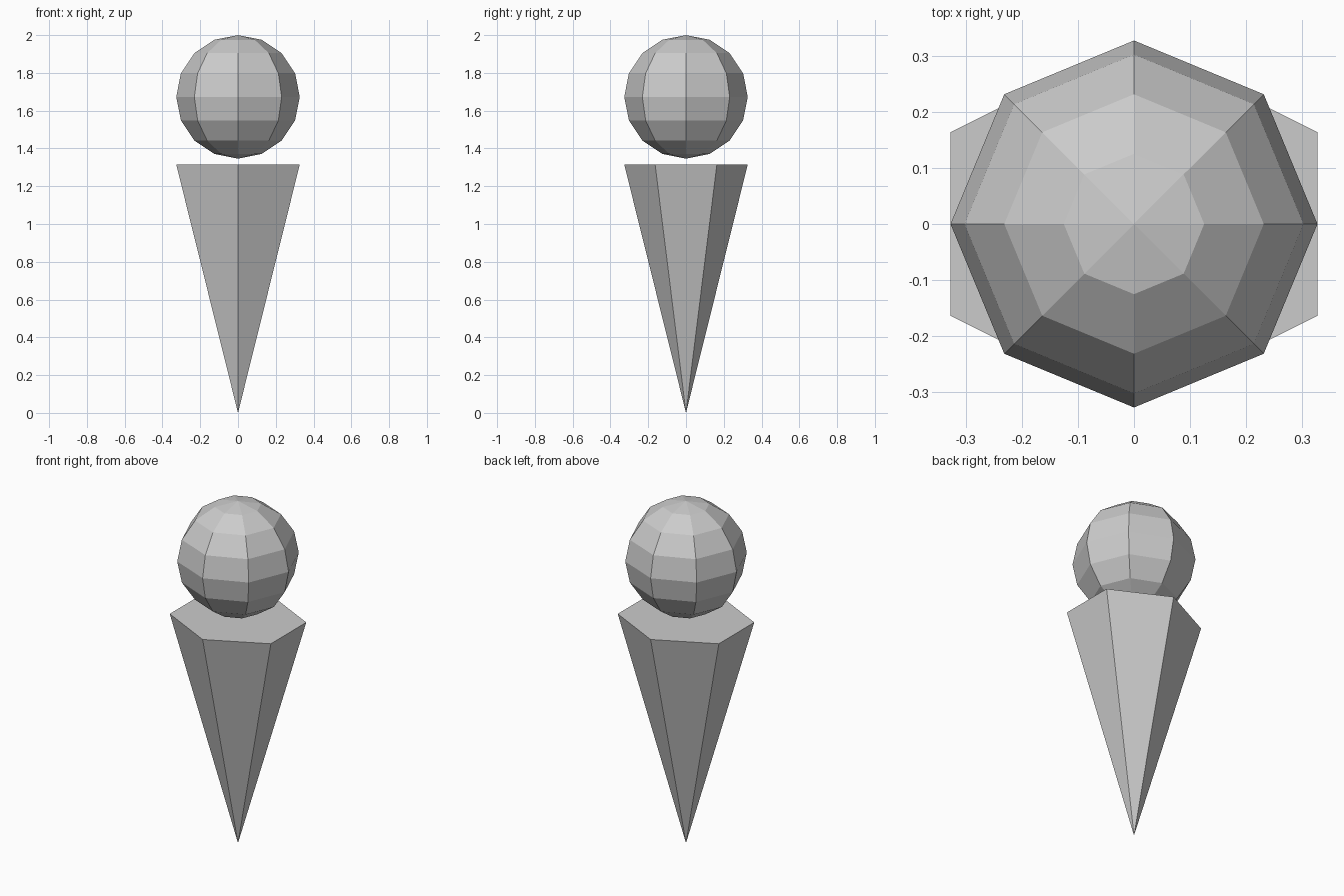
import bpy, bmesh
from math import sin, cos, pi

if "Cube" in bpy.data.objects:
    bpy.data.objects.remove(bpy.data.objects["Cube"])

R = 0.327


def revolve(name, profile, sides, start=0.0, x_scale=1.0):
    """Faceted solid from (radius, z) points listed bottom to top."""
    bm = bmesh.new()
    rings = []
    for r, z in profile:
        if r < 1e-6:
            rings.append([bm.verts.new((0, 0, z))])
        else:
            angles = [start + 2 * pi * i / sides for i in range(sides)]
            rings.append([bm.verts.new((r * cos(a) * x_scale, r * sin(a), z)) for a in angles])
    for low, high in zip(rings, rings[1:]):
        for i in range(sides):
            j = (i + 1) % sides
            quad = [low[i % len(low)], low[j % len(low)], high[j % len(high)], high[i % len(high)]]
            bm.faces.new(list(dict.fromkeys(quad)))
    # Close an open flat top
    if len(rings[-1]) > 1:
        bm.faces.new(rings[-1])
    bmesh.ops.recalc_face_normals(bm, faces=bm.faces[:])
    mesh = bpy.data.meshes.new(name)
    bm.to_mesh(mesh)
    bm.free()
    obj = bpy.data.objects.new(name, mesh)
    bpy.context.collection.objects.link(obj)
    return obj


# Six-sided cone, point down, widened in x to fill the same square as the ball
revolve("cone", [(0, 0), (R, 1.315)], 6, start=pi / 2, x_scale=1 / cos(pi / 6))

# Eight-sided ball hovering just above the cone
ball = [(R * sin(pi * k / 8), 2 - R - R * cos(pi * k / 8)) for k in range(9)]
revolve("ball", ball, 8)
